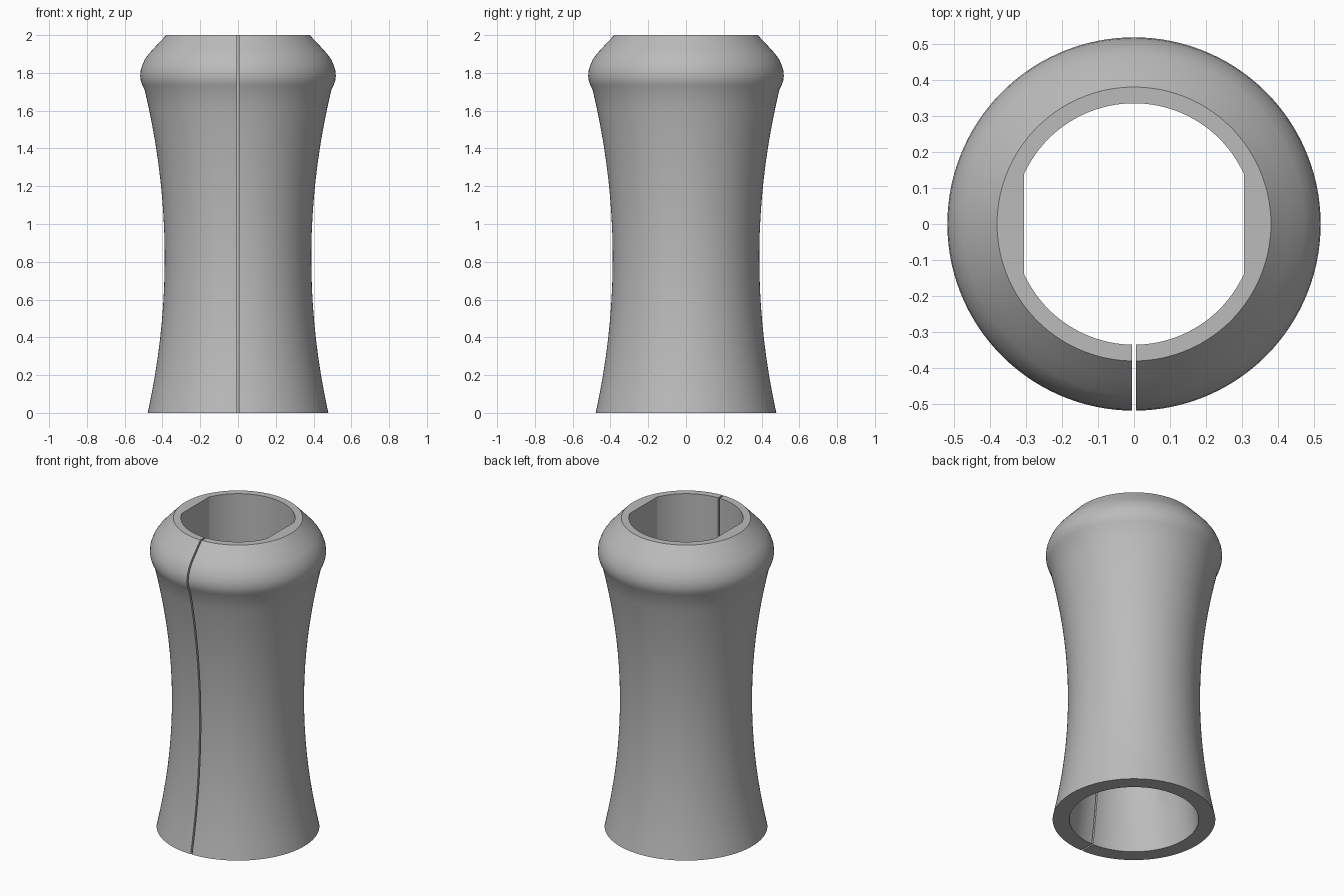
import bpy, bmesh, math

cube = bpy.data.objects.get("Cube")
if cube:
    bpy.data.objects.remove(cube, do_unlink=True)

BORE, FLAT, SLIT = 0.335, 0.305, 0.005   # bore radius, flat distance, half slit width

# Outer profile: waisted body, then rounded shoulder, as (radius, height)
outer = []
for i in range(19):
    z = 1.71 * i / 18
    outer.append((0.388 + 0.134 * (z - 0.82) ** 2, z))
outer += [(0.507, 1.735), (0.515, 1.76), (0.518, 1.785), (0.515, 1.815),
          (0.507, 1.84), (0.494, 1.87), (0.473, 1.9), (0.43, 1.947), (0.38, 2.0)]


def smooth(t):
    t = max(0.0, min(1.0, t))
    return t * t * (3 - 2 * t)


def bore_radius(z, a):
    # Flared round mouth below, straight bore with two side flats above
    r = BORE + 0.045 * (1 - min(z / 0.45, 1.0)) ** 1.5
    flat = min(r, FLAT / max(abs(math.cos(a)), 0.01))
    return r + (flat - r) * smooth((z - 0.25) / 0.25)


# Angles run around from the front slit, with exact steps at the flat corners
start, end = -math.pi / 2, 1.5 * math.pi
corner = math.acos(FLAT / BORE)
stops = [start, -corner, corner, math.pi - corner, math.pi + corner, end]
angles = [start]
for a, b in zip(stops, stops[1:]):
    n = max(2, round((b - a) / math.radians(3)))
    angles += [a + (b - a) * k / n for k in range(1, n + 1)]


def point(r, a, z):
    if a == start:
        return (SLIT, -math.sqrt(r * r - SLIT * SLIT), z)
    if a == end:
        return (-SLIT, -math.sqrt(r * r - SLIT * SLIT), z)
    return (r * math.cos(a), r * math.sin(a), z)


# Slit sleeve: outer wall, inner wall, rims and slit walls
bm = bmesh.new()
columns = []
for a in angles:
    out = [bm.verts.new(point(r, a, z)) for r, z in outer]
    inn = [bm.verts.new(point(bore_radius(z, a), a, z)) for r, z in outer]
    columns.append((out, inn))

for (o1, i1), (o2, i2) in zip(columns, columns[1:]):
    for k in range(len(outer) - 1):
        bm.faces.new((o1[k], o2[k], o2[k + 1], o1[k + 1]))
        bm.faces.new((i2[k], i1[k], i1[k + 1], i2[k + 1]))
    bm.faces.new((o1[-1], o2[-1], i2[-1], i1[-1]))
    bm.faces.new((i1[0], i2[0], o2[0], o1[0]))
for out, inn in (columns[0], columns[-1]):
    for k in range(len(outer) - 1):
        bm.faces.new((inn[k], out[k], out[k + 1], inn[k + 1]))
bmesh.ops.recalc_face_normals(bm, faces=bm.faces)

mesh = bpy.data.meshes.new("grip_sleeve")
bm.to_mesh(mesh)
bm.free()
sleeve = bpy.data.objects.new("grip_sleeve", mesh)
bpy.context.collection.objects.link(sleeve)

# Plain grey material
grey = (0.5, 0.5, 0.5, 1.0)
mat = bpy.data.materials.new("plain_grey")
mat.use_nodes = True
mat.diffuse_color = grey
mat.node_tree.nodes["Principled BSDF"].inputs["Base Color"].default_value = grey
mesh.materials.append(mat)

bpy.ops.object.select_all(action='DESELECT')
sleeve.select_set(True)
bpy.context.view_layer.objects.active = sleeve
bpy.ops.object.shade_smooth_by_angle(angle=math.radians(20))
